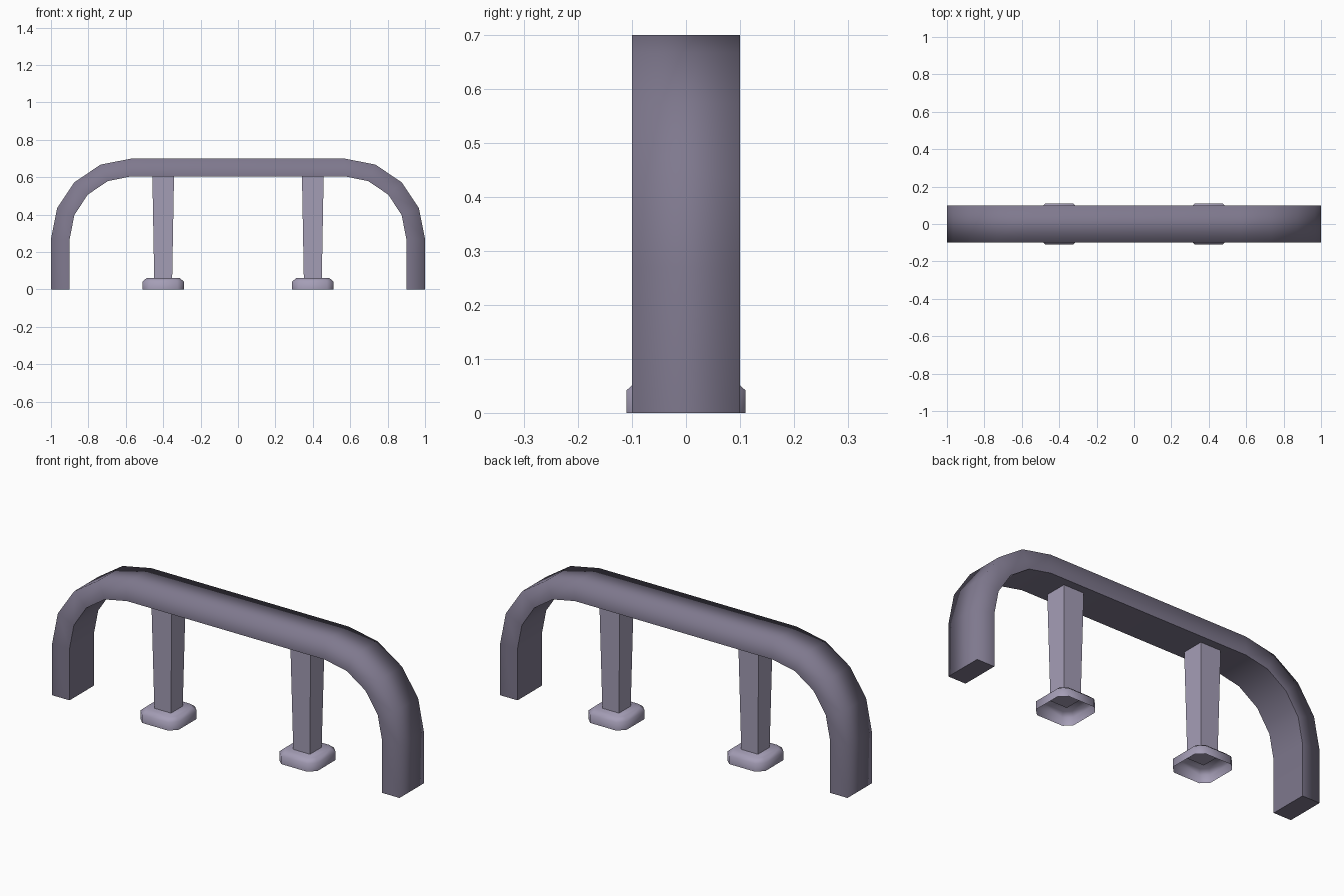
import bpy, bmesh, math

if "Cube" in bpy.data.objects:
    bpy.data.objects.remove(bpy.data.objects["Cube"])


def material(name, rgb):
    m = bpy.data.materials.new(name)
    m.diffuse_color = (*rgb, 1)
    m.use_nodes = True
    m.node_tree.nodes["Principled BSDF"].inputs["Base Color"].default_value = m.diffuse_color
    return m


dark = material("dark mauve grey", (0.212, 0.190, 0.270))
light = material("light mauve grey", (0.376, 0.342, 0.470))


def finish(name, bm, mat):
    bmesh.ops.recalc_face_normals(bm, faces=bm.faces)
    me = bpy.data.meshes.new(name)
    bm.to_mesh(me)
    bm.free()
    me.materials.append(mat)
    ob = bpy.data.objects.new(name, me)
    bpy.context.collection.objects.link(ob)
    return ob


def loft(bm, rings, close_start, close_end):
    loops = [[bm.verts.new(p) for p in r] for r in rings]
    n = len(loops[0])
    for a, b in zip(loops, loops[1:]):
        for i in range(n):
            j = (i + 1) % n
            bm.faces.new((a[i], a[j], b[j], b[i]))
    if close_start:
        bm.faces.new(loops[0])
    if close_end:
        bm.faces.new(loops[-1])
    return loops


# Arched rail: rectangular section swept over two quarter bends
path = [(-1.0, 0.0, -0.9, 0.0)]
for k in range(5):
    a = math.radians(22.5 * k)
    c, s = math.cos(a), math.sin(a)
    path.append((-0.57 - 0.43 * c, 0.27 + 0.43 * s, -0.57 - 0.33 * c, 0.27 + 0.335 * s))
path += [(-ox, oz, -ix, iz) for ox, oz, ix, iz in reversed(path)]
bm = bmesh.new()
loops = loft(bm, [[(ox, -0.1, oz), (ox, 0.1, oz), (ix, 0.1, iz), (ix, -0.1, iz)]
                  for ox, oz, ix, iz in path], True, True)
# Outer corners blend smoothly, inner corners and ends stay crisp
for f in bm.faces:
    f.smooth = True
for a, b in zip(loops, loops[1:]):
    for i in (2, 3):
        bm.edges.get((a[i], b[i])).smooth = False
for ring in (loops[0], loops[-1]):
    for i in range(4):
        bm.edges.get((ring[i], ring[(i + 1) % 4])).smooth = False
finish("arched_rail", bm, dark)


def octagon(x, h, z):
    k = h * 0.68
    pts = [(h, -k), (h, k), (k, h), (-k, h), (-h, k), (-h, -k), (-k, -h), (k, -h)]
    return [(x + px, py, z) for px, py in pts]


def square(x, h, z):
    return [(x + sx * h, sy * h, z) for sx, sy in ((1, -1), (1, 1), (-1, 1), (-1, -1))]


for side, x in (("left", -0.4), ("right", 0.4)):
    # Tapered post
    bm = bmesh.new()
    loft(bm, [square(x, 0.048, 0.055), square(x, 0.058, 0.61)], True, True)
    finish(side + "_post", bm, light)

    # Chamfered foot, open underneath
    bm = bmesh.new()
    loft(bm, [octagon(x, 0.11, 0.0), octagon(x, 0.11, 0.042), octagon(x, 0.09, 0.06)], False, True)
    for f in bm.faces:
        f.smooth = True
    finish(side + "_foot", bm, light)
